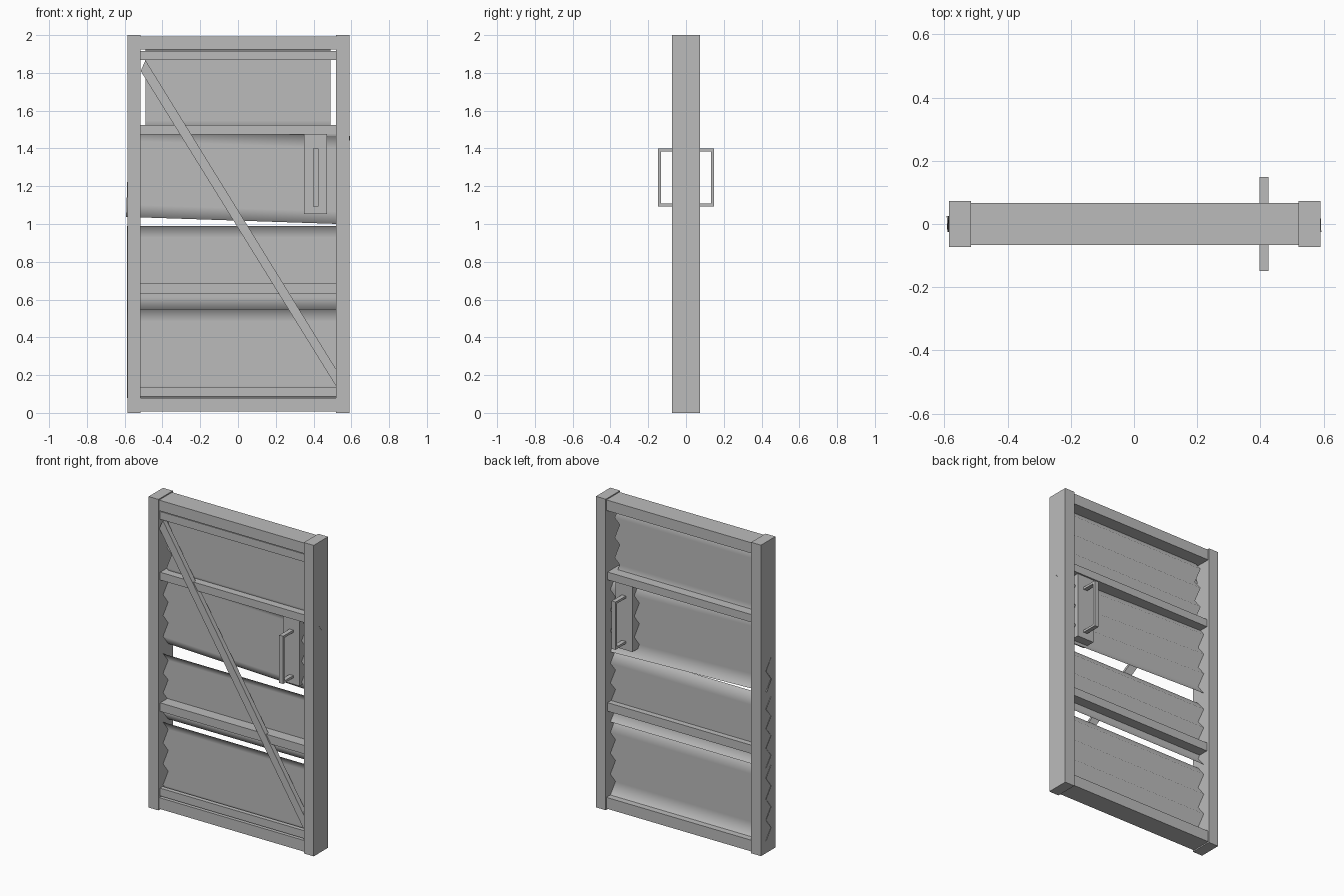
import bpy
import math

cube = bpy.data.objects.get("Cube")
if cube:
    bpy.data.objects.remove(cube, do_unlink=True)

metal = bpy.data.materials.new("grey metal")
metal.use_nodes = True
GREY = (0.5, 0.5, 0.5, 1)
metal.diffuse_color = GREY
for node in metal.node_tree.nodes:
    if node.type == "BSDF_PRINCIPLED":
        node.inputs["Base Color"].default_value = GREY


def add_mesh(name, verts, faces, smooth=False):
    mesh = bpy.data.meshes.new(name)
    mesh.from_pydata(verts, [], faces)
    mesh.materials.append(metal)
    for p in mesh.polygons:
        p.use_smooth = smooth
    obj = bpy.data.objects.new(name, mesh)
    bpy.context.collection.objects.link(obj)
    return obj


def prism(name, outline, y0, y1):
    """Extrude an anticlockwise (x, z) outline from y0 (front) to y1 (back)."""
    n = len(outline)
    verts = [(x, y, z) for y in (y0, y1) for x, z in outline]
    faces = [list(range(n)), list(range(2 * n - 1, n - 1, -1))]
    faces += [(i, i + n, (i + 1) % n + n, (i + 1) % n) for i in range(n)]
    return add_mesh(name, verts, faces)


def box(name, x0, x1, y0, y1, z0, z1):
    return prism(name, [(x0, z0), (x1, z0), (x1, z1), (x0, z1)], y0, y1)


def sheet(name, half_width, z0, z1, tilt=0.0, folds=7, depth=0.026):
    """Zigzag corrugated sheet, softly shaded."""
    height = z1 - z0
    verts, faces = [], []
    for i in range(folds + 1):
        y = depth if i % 2 == 0 else -depth
        z = height * (i / folds - 0.5)
        verts += [(-half_width, y, z), (half_width, y, z)]
    for i in range(folds):
        a = 2 * i
        faces.append((a, a + 1, a + 3, a + 2))
    obj = add_mesh(name, verts, faces, smooth=True)
    obj.location.z = (z0 + z1) / 2
    obj.rotation_euler.y = tilt
    return obj


LEFT, RIGHT = 0.52, -0.515   # inner faces of the posts

# Outer frame
box("right_post", -0.585, RIGHT, -0.073, 0.073, 0, 2)
box("left_post", LEFT, 0.59, -0.073, 0.073, 0, 2)
box("top_beam", RIGHT, LEFT, -0.066, 0.066, 1.925, 1.993)
box("bottom_beam", RIGHT, LEFT, -0.066, 0.066, 0.008, 0.08)

# Crossbars through the door
box("upper_crossbar", RIGHT, LEFT, -0.055, 0.055, 1.475, 1.525)
box("lower_crossbar", RIGHT, LEFT, -0.055, 0.055, 0.63, 0.685)

# Front rails and diagonal brace
box("front_top_rail", RIGHT, LEFT, -0.058, -0.03, 1.867, 1.917)
box("front_bottom_rail", RIGHT, LEFT, -0.058, -0.03, 0.088, 0.138)
prism("diagonal_brace",
      [(RIGHT, 1.81), (LEFT, 0.14), (LEFT, 0.23), (-0.49, 1.867)], -0.064, -0.032)

# Corrugated sheets, one hung slightly askew
sheet("top_sheet", 0.49, 1.485, 1.935)
sheet("upper_middle_sheet", 0.585, 1.018, 1.485, tilt=math.radians(1.9))
sheet("lower_middle_sheet", 0.588, 0.55, 0.99)
sheet("bottom_sheet", 0.588, 0.08, 0.55)

# Lock plate with a pull handle on each face
box("lock_plate", 0.35, 0.47, -0.045, 0.045, 1.052, 1.475)
for side, s in (("front", -1), ("back", 1)):
    near, far = sorted((s * 0.04, s * 0.133))
    for end, z in (("lower", 1.093), ("upper", 1.385)):
        box(f"{side}_handle_{end}_arm", 0.397, 0.425, near, far, z, z + 0.015)
    near, far = sorted((s * 0.133, s * 0.148))
    box(f"{side}_handle_grip", 0.397, 0.425, near, far, 1.093, 1.4)
